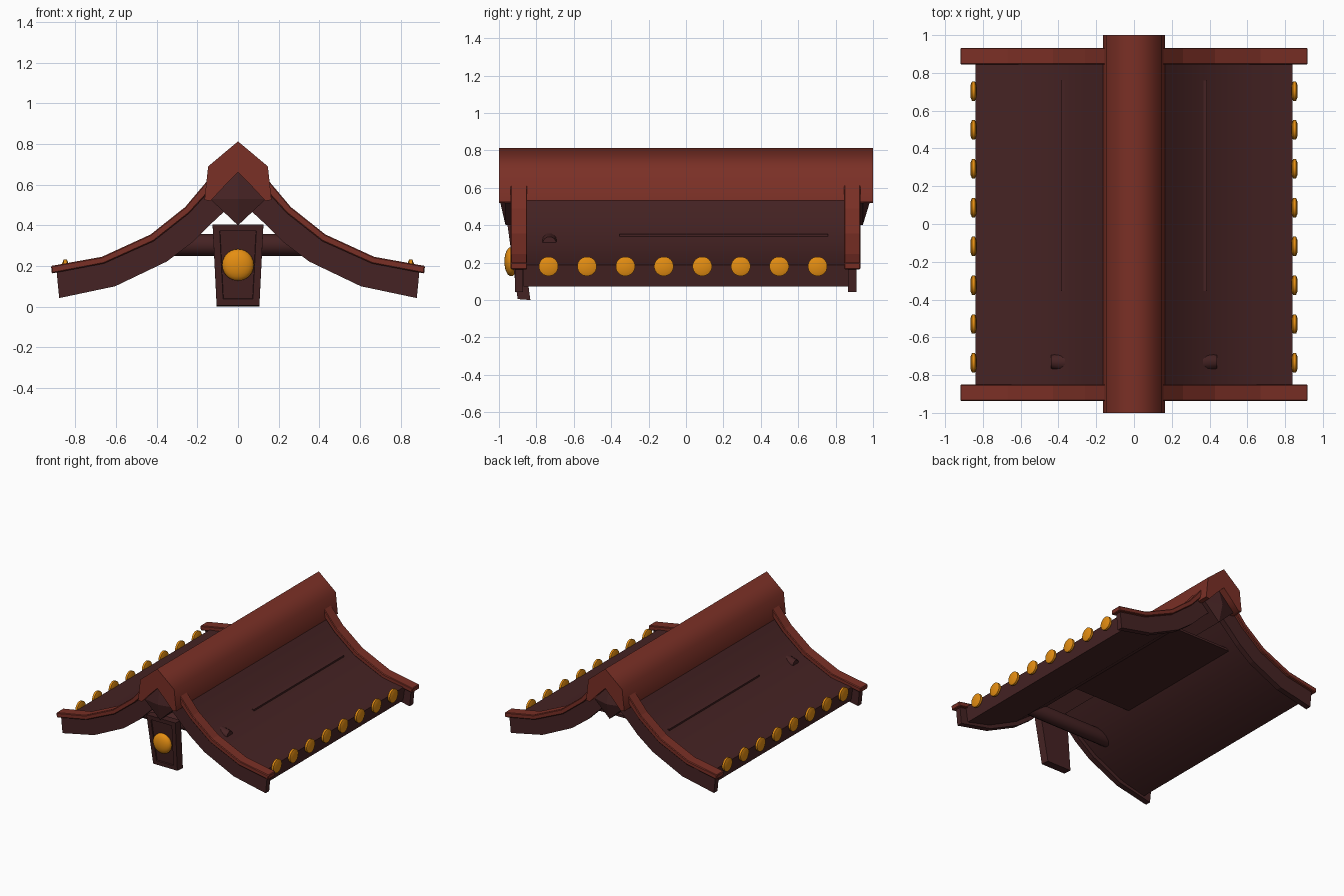
import bpy, bmesh, math
from mathutils import Matrix

if "Cube" in bpy.data.objects:
    bpy.data.objects.remove(bpy.data.objects["Cube"])


def material(name, rgb):
    m = bpy.data.materials.new(name)
    m.diffuse_color = (*rgb, 1)
    m.use_nodes = True
    m.node_tree.nodes["Principled BSDF"].inputs["Base Color"].default_value = m.diffuse_color
    return m


RED = material("red_trim", (0.195, 0.029, 0.019))
DARK = material("dark_wood", (0.060, 0.0165, 0.017))
GOLD = material("gold", (0.78, 0.27, 0.006))


def finish(name, bm, mat, smooth=None):
    bmesh.ops.recalc_face_normals(bm, faces=bm.faces)
    mesh = bpy.data.meshes.new(name)
    bm.to_mesh(mesh)
    bm.free()
    mesh.materials.append(mat)
    ob = bpy.data.objects.new(name, mesh)
    bpy.context.collection.objects.link(ob)
    if smooth:
        bpy.ops.object.select_all(action='DESELECT')
        ob.select_set(True)
        bpy.context.view_layer.objects.active = ob
        bpy.ops.object.shade_smooth_by_angle(angle=math.radians(smooth))
    return ob


def slab(name, top, bottom, y0, y1, mat, side=1, smooth=None):
    """Solid between a top and a bottom (x, z) line, extruded along y."""
    bm = bmesh.new()
    rows = [[bm.verts.new((side * x, y, z)) for x, z in line]
            for line, y in ((top, y0), (top, y1), (bottom, y1), (bottom, y0))]
    n = len(top)
    for i in range(n - 1):
        for a, b in zip(rows, rows[1:] + rows[:1]):
            bm.faces.new((a[i], a[i + 1], b[i + 1], b[i]))
    for i in (0, n - 1):
        bm.faces.new([r[i] for r in rows])
    return finish(name, bm, mat, smooth)


def lathe_x(name, profile, loc, sides, mat, smooth=40):
    """Solid of revolution about the x axis from (x, radius) pairs."""
    bm = bmesh.new()
    rings = [[bm.verts.new((loc[0] + x, loc[1] + r * math.cos(a), loc[2] + r * math.sin(a)))
              for a in (math.tau * (k + 0.5) / sides for k in range(sides))]
             for x, r in profile]
    for a, b in zip(rings, rings[1:]):
        for k in range(sides):
            j = (k + 1) % sides
            bm.faces.new((a[k], a[j], b[j], b[k]))
    bm.faces.new(rings[0])
    bm.faces.new(rings[-1])
    return finish(name, bm, mat, smooth)


# Curved profiles of one roof half
cap_top = [(0.12, 0.655), (0.148, 0.623), (0.26, 0.49), (0.43, 0.355), (0.67, 0.245), (0.92, 0.2)]
cap_low = [(0.10, 0.615), (0.13, 0.58), (0.24, 0.46), (0.415, 0.322), (0.66, 0.212), (0.917, 0.163)]
board_top = [(0.08, 0.63), (0.13, 0.585), (0.245, 0.465), (0.418, 0.33), (0.66, 0.22), (0.893, 0.175)]
board_low = [(0.06, 0.475), (0.13, 0.41), (0.22, 0.32), (0.35, 0.222), (0.605, 0.10), (0.88, 0.042)]
roof_top = [(0.10, 0.60), (0.15, 0.548), (0.255, 0.435), (0.42, 0.315), (0.66, 0.215), (0.84, 0.188)]
roof_low = [(0.06, 0.515), (0.12, 0.455), (0.22, 0.355), (0.37, 0.245), (0.62, 0.122), (0.822, 0.072)]

for side, label in ((-1, "left"), (1, "right")):
    slab(f"{label}_roof_panel", roof_top, roof_low, -0.868, 0.868, DARK, side, 30)
    for yc, end in ((-0.893, "front"), (0.889, "back")):
        slab(f"{label}_{end}_gable_board", board_top, board_low, yc - 0.022, yc + 0.022, DARK, side)
        cap = slab(f"{label}_{end}_gable_cap", cap_top, cap_low, yc - 0.044, yc + 0.044, RED, side)
        bev = cap.modifiers.new("bevel", 'BEVEL')
        bev.width, bev.segments = 0.005, 1
        bev.angle_limit = math.radians(50)
    # Gold studs fixed along the eave
    for i in range(8):
        lathe_x(f"{label}_eave_stud_{i + 1}",
                [(-0.015, 0.034), (-0.008, 0.052), (0.008, 0.052), (0.015, 0.034)],
                (side * 0.85, -0.735 + 0.2055 * i, 0.18), 20, GOLD)

# Ridge cover with open underside
ridge_top = [(-0.165, 0.525), (-0.147, 0.69), (0, 0.813), (0.147, 0.69), (0.165, 0.525)]
ridge_low = [(-0.135, 0.52), (-0.07, 0.59), (0, 0.66), (0.07, 0.59), (0.135, 0.52)]
slab("ridge_cover", ridge_top, ridge_low, -1, 1, RED, 1, 85)

# Diamond section ridge beam with low pyramid ends
bm = bmesh.new()
diamond = ((0, 0.66), (0.138, 0.53), (0, 0.40), (-0.138, 0.53))
ends = [[bm.verts.new((x, y, z)) for x, z in diamond] for y in (-0.965, 0.945)]
tips = [bm.verts.new((0, y, 0.53)) for y in (-0.995, 0.985)]
for k in range(4):
    j = (k + 1) % 4
    bm.faces.new((ends[0][k], ends[0][j], ends[1][j], ends[1][k]))
    for ring, tip in zip(ends, tips):
        bm.faces.new((ring[k], ring[j], tip))
finish("ridge_beam", bm, DARK)

# Ceiling plate whose edges come through the roof
slab("ceiling_plate", [(-0.387, 0.352), (0.387, 0.352)],
     [(-0.387, 0.335), (0.387, 0.335)], -0.355, 0.76, DARK)

# Round tie beam with chamfered ends
lathe_x("tie_beam", [(-0.44, 0.036), (-0.36, 0.055), (0.36, 0.055), (0.44, 0.036)],
        (0, -0.73, 0.303), 12, DARK)

# Tapered, slightly tilted gable pendant with recessed panel
bm = bmesh.new()
front = [bm.verts.new(p) for p in ((-0.105, -0.90, 0.005), (0.105, -0.90, 0.005),
                                   (0.125, -0.955, 0.405), (-0.125, -0.955, 0.405))]
back = [bm.verts.new((v.co.x, v.co.y + 0.068, v.co.z - 0.005)) for v in front]
face = bm.faces.new(front)
bm.faces.new(back)
for k in range(4):
    j = (k + 1) % 4
    bm.faces.new((front[k], front[j], back[j], back[k]))
bmesh.ops.recalc_face_normals(bm, faces=bm.faces)
bm.normal_update()
bmesh.ops.inset_region(bm, faces=[face], thickness=0.033, use_even_offset=True)
bm.normal_update()
bmesh.ops.inset_region(bm, faces=[face], thickness=0.002, depth=-0.008, use_even_offset=True)
finish("gable_pendant", bm, DARK)

# Domed gold boss on the pendant
bm = bmesh.new()
bmesh.ops.create_uvsphere(bm, u_segments=24, v_segments=12, radius=1)
bmesh.ops.transform(bm, verts=bm.verts, matrix=Matrix.Translation((0, -0.935, 0.205))
                    @ Matrix.Diagonal((0.078, 0.036, 0.078, 1)))
finish("pendant_boss", bm, GOLD, 40)
